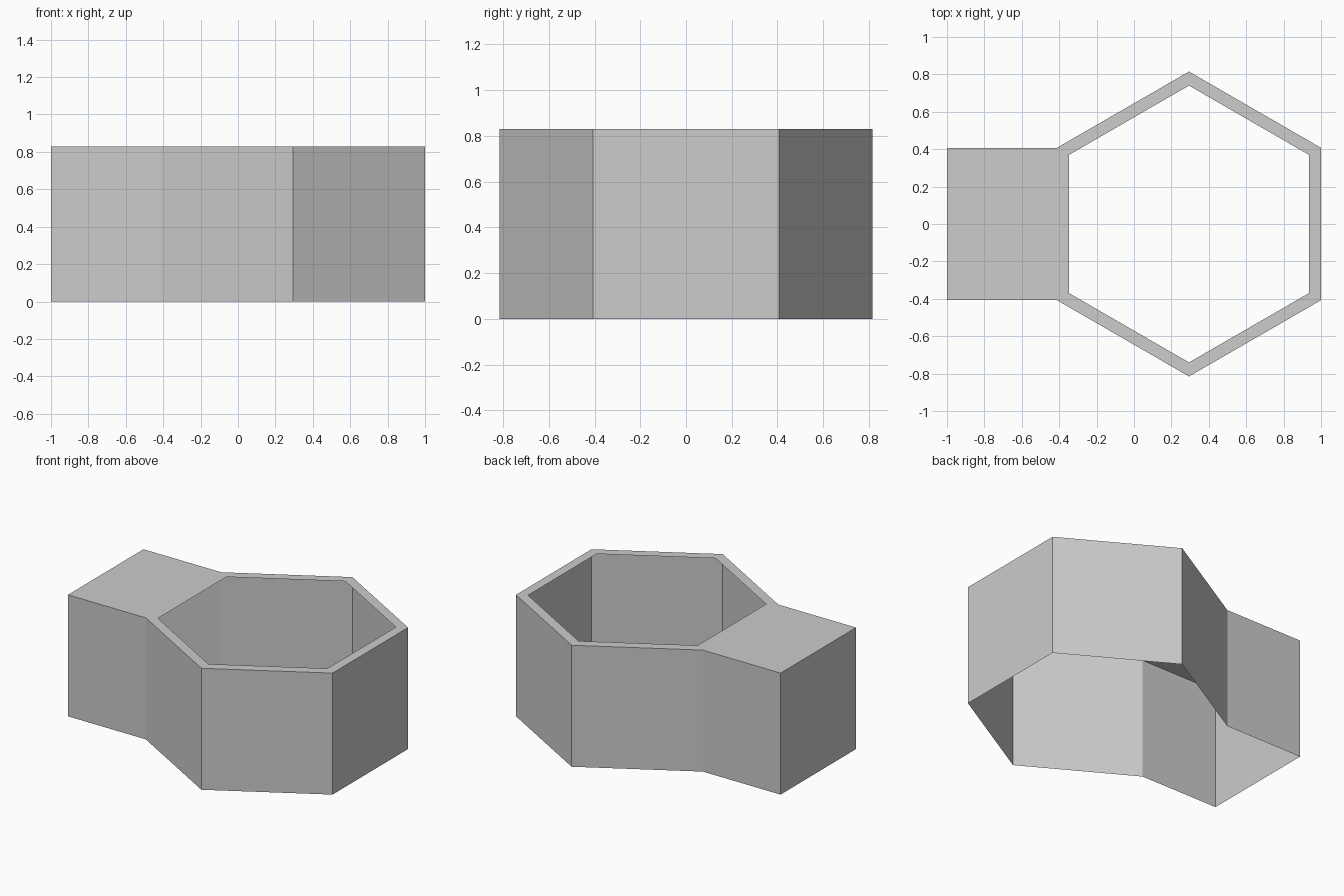
import bpy
import bmesh
from math import cos, sin, pi
from mathutils import Vector

HEIGHT = 0.83
CENTRE_X = 0.294
OUTER_R = 0.815
INNER_R = 0.74
BLOCK_END = -1.0

cube = bpy.data.objects.get("Cube")
if cube:
    bpy.data.objects.remove(cube, do_unlink=True)

# Plain grey for the whole shell
grey = bpy.data.materials.new("plain_grey")
colour = (0.604, 0.604, 0.604, 1)
grey.diffuse_color = colour
grey.use_nodes = True
grey.node_tree.nodes["Principled BSDF"].inputs["Base Color"].default_value = colour


def hexagon(bm, radius):
    """Six corners at the top level, pointing along y."""
    angles = [pi / 6 + i * pi / 3 for i in range(6)]
    return [bm.verts.new((CENTRE_X + radius * cos(a), radius * sin(a), HEIGHT))
            for a in angles]


bm = bmesh.new()

# Hexagonal top rim around the opening
outer = hexagon(bm, OUTER_R)
inner = hexagon(bm, INNER_R)
for i in range(6):
    j = (i + 1) % 6
    bm.faces.new((outer[i], outer[j], inner[j], inner[i]))

# Flat top of the side block, drawn out from the rim's -x edge
side_edge = bm.edges.get((outer[2], outer[3]))
block = bmesh.ops.extrude_edge_only(bm, edges=[side_edge])["geom"]
for v in block:
    if isinstance(v, bmesh.types.BMVert):
        v.co.x = BLOCK_END

# Single-sheet walls, dropped from the outer outline; bottom stays open
hole = set(inner)
outline = [e for e in bm.edges if e.is_boundary and not hole & set(e.verts)]
walls = bmesh.ops.extrude_edge_only(bm, edges=outline)["geom"]
for v in walls:
    if isinstance(v, bmesh.types.BMVert):
        v.co.z = 0

# Consistent outward faces
bmesh.ops.recalc_face_normals(bm, faces=bm.faces)
bm.normal_update()
top = max(bm.faces, key=lambda f: f.calc_center_median().z)
if top.normal.dot(Vector((0, 0, 1))) < 0:
    bmesh.ops.reverse_faces(bm, faces=bm.faces)

mesh = bpy.data.meshes.new("hexagonal_shell")
bm.to_mesh(mesh)
bm.free()
mesh.materials.append(grey)
shell = bpy.data.objects.new("hexagonal_shell", mesh)
bpy.context.collection.objects.link(shell)
